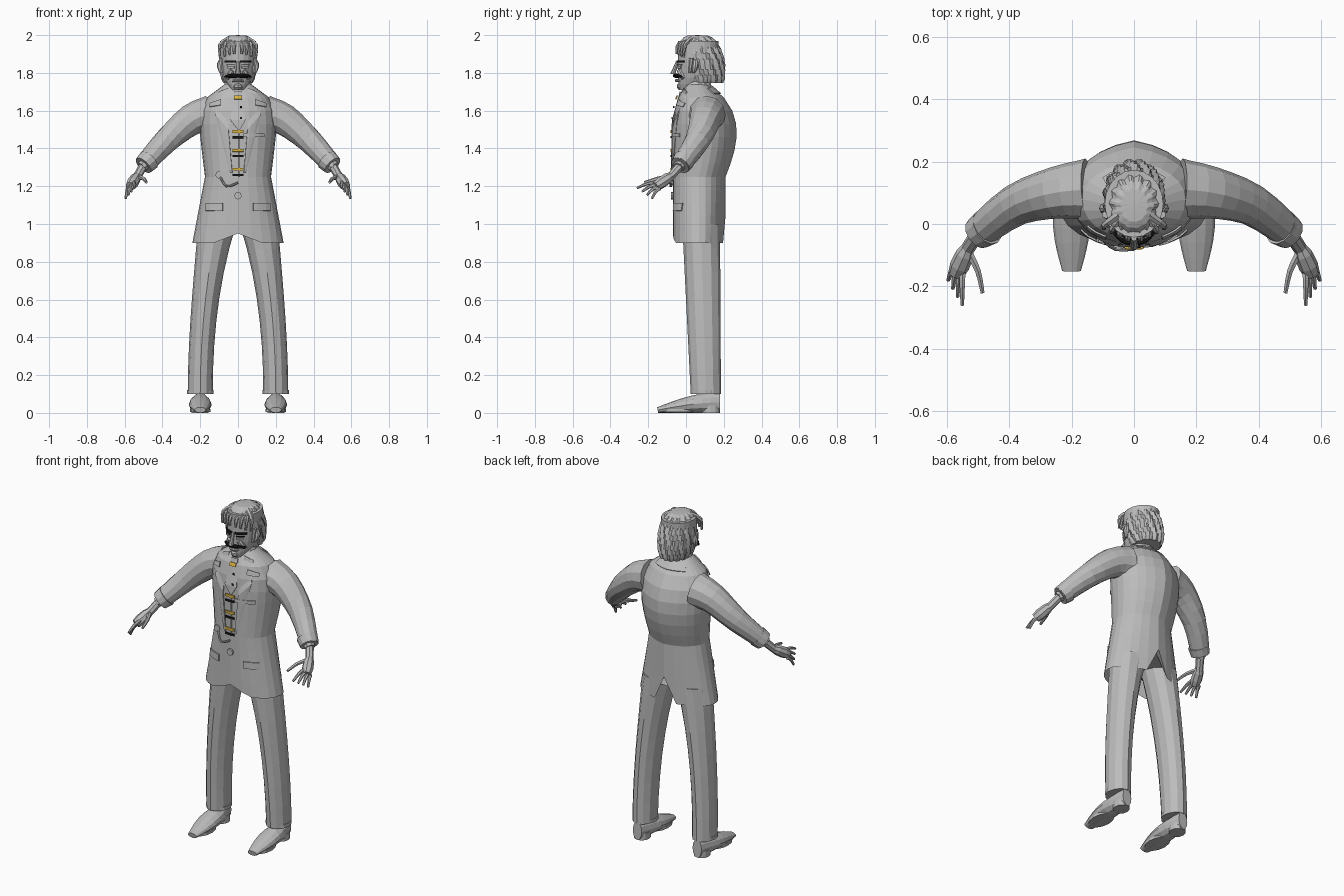
import bpy, bmesh
from math import sin, cos, pi, copysign
from mathutils import Vector
from mathutils.bvhtree import BVHTree
from mathutils.geometry import interpolate_bezier

default_cube = bpy.data.objects.get("Cube")
if default_cube:
    bpy.data.objects.remove(default_cube)


def material(name, red, green, blue):
    mat = bpy.data.materials.new(name)
    mat.use_nodes = True
    mat.diffuse_color = (red, green, blue, 1)
    mat.node_tree.nodes["Principled BSDF"].inputs["Base Color"].default_value = mat.diffuse_color
    return mat


GREY = material("plain grey", .5, .5, .5)
BLACK = material("black", .01, .01, .01)
GOLD = material("gold", .7, .45, .05)


def finish(name, bm, mat):
    bmesh.ops.recalc_face_normals(bm, faces=bm.faces)
    mesh = bpy.data.meshes.new(name)
    bm.to_mesh(mesh)
    bm.free()
    mesh.materials.append(mat)
    obj = bpy.data.objects.new(name, mesh)
    bpy.context.collection.objects.link(obj)
    return obj


def mix(a, b, t):
    return a + (b - a) * t


def loft(name, rings, sides=12, mat=GREY, level=True, power=1, shape=None):
    """Skin oval rings given as (centre, half width, half depth)."""
    bm = bmesh.new()
    last = len(rings) - 1
    loops = []
    for i, (centre, width, depth) in enumerate(rings):
        across, along = Vector((1, 0, 0)), Vector((0, 1, 0))
        if not level:
            tangent = (rings[min(i + 1, last)][0] - rings[max(i - 1, 0)][0]).normalized()
            across = tangent.cross(Vector((0, 0, 1))).normalized()
            along = across.cross(tangent)
        loop = []
        for k in range(sides):
            angle = 2 * pi * k / sides - pi / 2
            c, s = (copysign(abs(f(angle)) ** power, f(angle)) for f in (cos, sin))
            point = centre + across * c * width + along * s * depth
            loop.append(bm.verts.new(shape(point, k, centre) if shape else point))
        loops.append(loop)
    for low, high in zip(loops, loops[1:]):
        for k in range(sides):
            n = (k + 1) % sides
            bm.faces.new((low[k], low[n], high[n], high[k]))
    bm.faces.new(loops[0])
    bm.faces.new(loops[-1])
    return finish(name, bm, mat)


def tube(name, points, start, end, side=1, sides=8, mat=GREY, level=False, swell=0):
    """Tapering tube along a smooth path; swell thickens its middle."""
    path = [Vector((x * side, y, z)) for x, y, z in points]
    ext = [path[0], *path, path[-1]]
    line = [path[0]]
    for a, b, c, d in zip(ext, ext[1:], ext[2:], ext[3:]):
        line += interpolate_bezier(b, b + (c - a) / 6, c - (d - b) / 6, c, 4)[1:]
    rings = []
    for i, centre in enumerate(line):
        t = i / (len(line) - 1)
        radius = mix(start, end, t) + swell * sin(pi * t)
        rings.append((centre, radius, radius))
    return loft(name, rings, sides, mat, level)


def surface(obj):
    bm = bmesh.new()
    bm.from_mesh(obj.data)
    tree = BVHTree.FromBMesh(bm)
    bm.free()
    return tree


def strip(name, tree, edge_a, edge_b, mat=GREY, lift=.006, facing=1, cols=4):
    """Thin plate laid on a surface between two (x, z) edges."""
    bm = bmesh.new()
    rows = []
    for a, b in zip(edge_a, edge_b):
        row = []
        for j in range(cols + 1):
            x, z = Vector(a).lerp(Vector(b), j / cols)
            hit = tree.ray_cast(Vector((x, -facing, z)), Vector((0, facing, 0)))[0]
            row.append(bm.verts.new((x, hit.y - facing * lift if hit else 0, z)))
        rows.append(row)
    for upper, lower in zip(rows, rows[1:]):
        for j in range(cols):
            bm.faces.new((upper[j], upper[j + 1], lower[j + 1], lower[j]))
    obj = finish(name, bm, mat)
    solid = obj.modifiers.new("thickness", "SOLIDIFY")
    solid.thickness = .006
    solid.offset = 0


def bar(name, tree, left, right, z, height, mat=GREY, lift=.006):
    top, bottom = z + height / 2, z - height / 2
    strip(name, tree, [(left, top), (left, bottom)], [(right, top), (right, bottom)], mat, lift)


# Jacket: flared skirt, pinched waist, broad back closing in to the neck
HEM, WAIST, NECK, VENT = .9, 1.25, 1.74, 1.05


def jacket_ring(z):
    t = max(0, (z - WAIST) / (NECK - WAIST))
    closing = 1 - t ** 6
    width = .07 + (.105 + .06 * t) * closing + .19 * max(0, WAIST - z)
    back = .12 + .09 * closing + .06 * sin(pi * t)
    front = -.07 * closing
    return Vector((0, (front + back) / 2, z)), width, (back - front) / 2


def tailor(point, k, centre):
    behind = point.y - centre.y
    if behind > 0:
        point.y -= behind * abs(point.x)
    elif point.z < 1:
        point.z += max(0, .05 - .4 * abs(point.x))
    if k == 12:
        point.z = max(point.z, VENT)
    return point


middle, width, depth = jacket_ring(HEM)
lining = (middle + Vector((0, 0, .08)), width * .9, depth * .8)
steps = [mix(HEM, NECK, i / 12) for i in range(13)]
jacket = loft("jacket", [lining] + [jacket_ring(z) for z in steps], 24, power=.9, shape=tailor)
coat = surface(jacket)

# Neck, shirt collar, tie and waistcoat buttons
tube("neck", [(0, .06, 1.65), (0, .05, 1.8)], .06, .06, level=True, sides=12)
tube("shirt_collar", [(0, .06, 1.7), (0, .06, 1.76)], .085, .065, level=True, sides=12)
strip("tie", coat, [(-.02, 1.7), (-.04, 1.55), (0, 1.5)], [(.02, 1.7), (.04, 1.55), (.01, 1.5)])
strip("waistcoat_edge", coat, [(0, 1.5), (0, WAIST)], [(.01, 1.5), (.01, WAIST)])
bar("tie_pin", coat, -.02, .02, 1.67, .02, GOLD, lift=.01)
for z in (1.56, 1.62):
    bar("shirt_stud", coat, .01, .02, z, .01, BLACK, lift=.01)
for z in (1.3, 1.4, 1.5):
    bar("button_trim", coat, -.03, .03, z - .01, .015, GOLD, lift=.01)
    bar("waistcoat_button", coat, -.03, .03, z - .04, .012, BLACK, lift=.01)
bar("breast_pocket", coat, .03, .14, 1.47, .02)

# Watch, chain and jacket button
tube("watch_chain", [(-.1, -.05, 1.26), (-.06, -.08, 1.2), (0, -.08, 1.22)], .006, .006)
tube("watch", [(-.1, -.06, 1.26), (-.1, -.04, 1.26)], .02, .02)
tube("jacket_button", [(0, -.08, 1.15), (0, -.06, 1.15)], .02, .02)


def trouser_ring(side, t):
    centre = Vector((side * (.2 - .09 * t * t), mix(.105, .08, t), mix(.1, 1, t)))
    return centre, .066 + .035 * t ** 3, mix(.08, .1, t)


def shoe_ring(side, t):
    height = .03 + .08 * cos(t * pi / 2)
    centre = Vector((side * .2, mix(.18, -.15, t), height / 2))
    return centre, .03 + .03 * sin(pi * t), height / 2


for side in (1, -1):
    # Lapels, collar and hip pockets
    strip("lapel", coat, [(side * .05, 1.72), (side * .05, 1.5), (side * .03, 1.27)],
          [(side * .1, 1.7), (side * .12, 1.58), (side * .04, 1.27)])
    strip("lapel_notch", coat, [(side * .09, 1.66), (side * .09, 1.63)],
          [(side * .15, 1.64), (side * .15, 1.62)], lift=.01)
    strip("collar_back", coat, [(0, 1.73), (0, 1.69)], [(side * .08, 1.72), (side * .1, 1.69)], facing=-1)
    bar("pocket_flap", coat, side * .08, side * .17, 1.09, .04)

    # Sleeve and turned cuff
    tube("sleeve", [(.15, .11, 1.58), (.25, .1, 1.55), (.38, .06, 1.44), (.5, -.03, 1.31)],
         .1, .05, side, sides=12)
    tube("cuff", [(.47, -.01, 1.34), (.5, -.03, 1.31)], .06, .053, side, sides=12)
    tube("shirt_cuff", [(.48, -.02, 1.33), (.51, -.04, 1.3)], .035, .03, side)

    # Hand: wrist, palm, four fingers and thumb
    tube("wrist", [(.5, -.03, 1.31), (.54, -.09, 1.24)], .024, .022, side)
    tube("palm", [(.53, -.07, 1.26), (.57, -.16, 1.2)], .018, .026, side, swell=.01)
    first, last_tip = Vector((.55, -.26, 1.19)), Vector((.595, -.18, 1.135))
    for i in range(4):
        knuckle = Vector((.55 + i / 100, -.14, 1.22 - i / 100))
        tip = first.lerp(last_tip, i / 3)
        bend = (knuckle + tip) / 2 + Vector((0, 0, .01))
        tube("finger", [knuckle, bend, tip], .013, .006, side, sides=6)
    tube("thumb", [(.53, -.09, 1.25), (.5, -.15, 1.24), (.485, -.22, 1.22)], .014, .007, side, sides=6)

    # Trouser leg with hem, and shoe with sole and heel
    loft("trouser_leg", [trouser_ring(side, t / 7) for t in range(8)])
    tube("trouser_hem", [(.2, .1, .1), (.2, .1, .12)], .07, .07, side, level=True, sides=12)
    loft("shoe", [shoe_ring(side, t / 7) for t in range(8)], level=False)
    loft("sole", [(Vector((side * .2, -.04, z)), .055, .09) for z in (.004, .02)])
    loft("shoe_heel", [(Vector((side * .2, .13, z)), .045, .05) for z in (0, .04)])


# Head: narrow chin widening into the skull
def head_ring(t):
    full = 1 - (1 - t) ** 4
    width = mix(.033, .094, full)
    return Vector((0, .065 * full, mix(1.71, 1.97, t))), width, width * 1.15


face = surface(loft("head", [head_ring(t / 8) for t in range(9)], 20))


# Hair: rounded cap whose back breaks into wavy vertical locks
def hair_ring(degrees):
    angle = degrees * pi / 180
    width = .1 * cos(angle) ** .5
    return Vector((0, .085 - .025 * sin(angle), 1.86 + .14 * sin(angle))), width, width * 1.18


def locks(point, k, centre):
    out = point - centre
    depth = .07 if out.y > -.03 else .02
    out.xy *= 1 + depth * cos(k * pi / 2 + centre.z * 40) - depth / 2
    return centre + out


loft("hair", [hair_ring(angle) for angle in range(-54, 91, 12)] + [hair_ring(89)], 56, shape=locks)

for side in (1, -1):
    # Forelocks, sideburns and ears
    for i in range(4):
        x, y = .02 + i / 40, .012 * i
        tube("forelock", [(x / 2, .03, 1.98), (x, y - .04, 1.95), (x, y - .05, 1.9 - y / 2)],
             .015, .006, side, sides=6)
    tube("sideburn", [(.09, .03, 1.88), (.085, .02, 1.8)], .013, .007, side, level=True, sides=6)
    tube("ear", [(.09, .05, 1.87), (.095, .05, 1.84), (.09, .04, 1.8)], .01, .008, side, level=True, swell=.008)

    # Brows, eyes, cheeks and moustache
    bar("eyebrow", face, side * .01, side * .07, 1.86, .012, BLACK)
    bar("eyelash", face, side * .02, side * .06, 1.843, .005, BLACK)
    bar("eye", face, side * .02, side * .055, 1.83, .013)
    tube("cheek", [(.03, -.035, 1.815), (.055, -.015, 1.77)], .014, .01, side, swell=.004)
    tube("moustache", [(0, -.06, 1.785), (.035, -.05, 1.785), (.07, -.02, 1.78)],
         .01, .004, side, mat=BLACK, swell=.004)
tube("nose", [(0, -.045, 1.86), (0, -.06, 1.82), (0, -.07, 1.795)], .009, .014, level=True)
tube("mouth", [(-.03, -.035, 1.757), (0, -.05, 1.76), (.03, -.035, 1.757)], .005, .005, swell=.004)
tube("chin", [(0, -.02, 1.712), (0, -.025, 1.745)], .02, .015, level=True, swell=.01)
